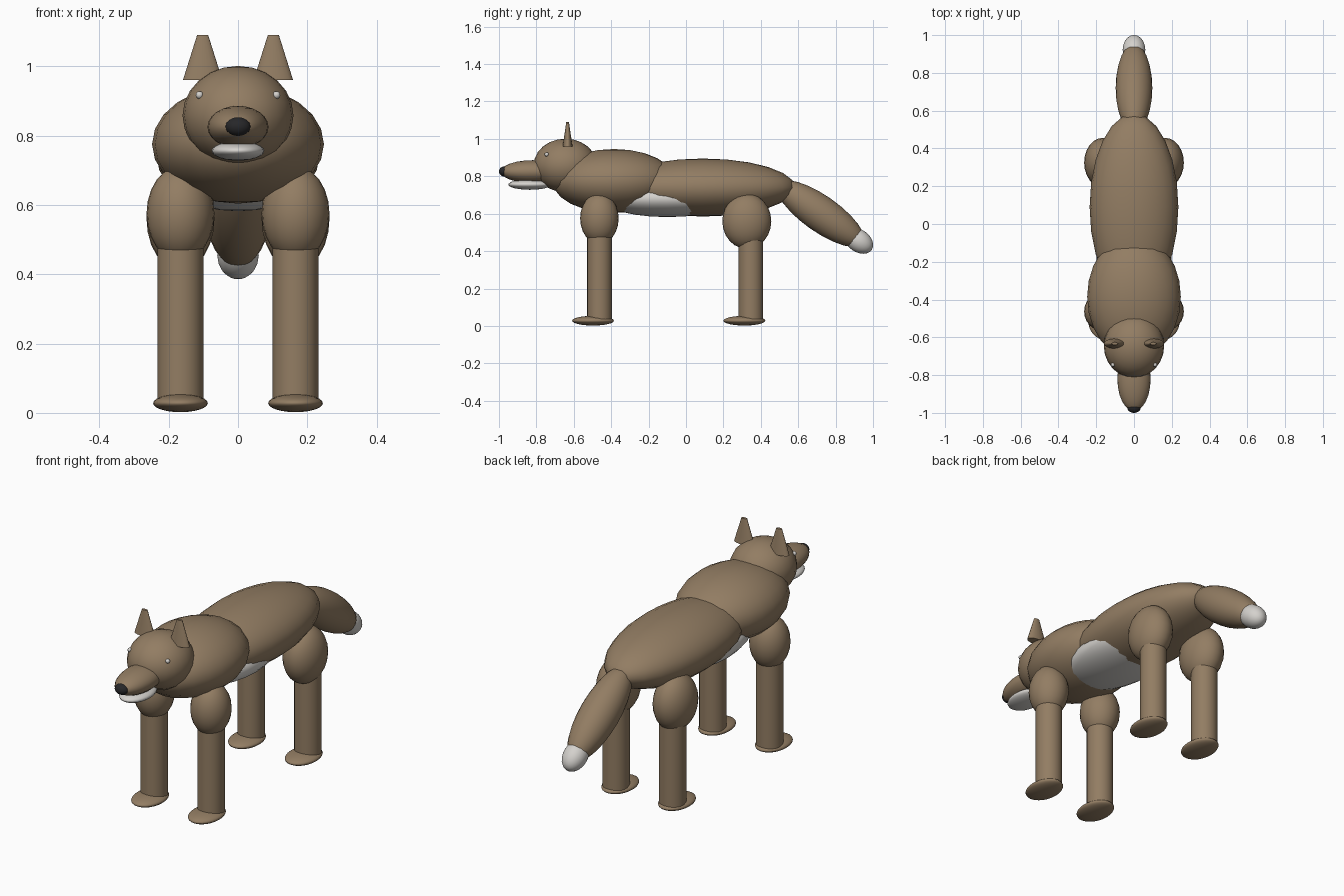
import bpy
from math import radians

cube = bpy.data.objects.get("Cube")
if cube:
    bpy.data.objects.remove(cube, do_unlink=True)


def make_material(name, rgb):
    mat = bpy.data.materials.new(name)
    mat.use_nodes = True
    color = (*rgb, 1.0)
    mat.diffuse_color = color
    bsdf = next(n for n in mat.node_tree.nodes if n.type == 'BSDF_PRINCIPLED')
    bsdf.inputs["Base Color"].default_value = color
    bsdf.inputs["Roughness"].default_value = 0.8
    return mat


FUR = make_material("brown fur", (0.29, 0.205, 0.125))
PALE = make_material("pale fur", (0.66, 0.64, 0.61))
DARK = make_material("black nose", (0.02, 0.02, 0.022))


def finish(name, mat, scale=(1, 1, 1), tilt=0):
    obj = bpy.context.object
    obj.name = name
    obj.scale = scale
    obj.rotation_euler = (radians(tilt), 0, 0)
    obj.data.materials.append(mat)
    bpy.ops.object.shade_smooth_by_angle(angle=radians(40))
    return obj


def ellipsoid(name, center, radii, mat=FUR, tilt=0):
    bpy.ops.mesh.primitive_uv_sphere_add(segments=24, ring_count=12, radius=1, location=center)
    return finish(name, mat, radii, tilt)


def cylinder(name, center, radius, height):
    bpy.ops.mesh.primitive_cylinder_add(vertices=24, radius=radius, depth=height, location=center)
    return finish(name, FUR)


# Torso
ellipsoid("body", (0, 0.09, 0.74), (0.235, 0.495, 0.155))
ellipsoid("chest", (0, -0.385, 0.775), (0.248, 0.33, 0.171))
ellipsoid("belly_patch", (0, -0.1, 0.68), (0.205, 0.35, 0.098), PALE)

# Head
ellipsoid("head", (0, -0.645, 0.858), (0.16, 0.17, 0.143))
ellipsoid("snout", (0, -0.82, 0.825), (0.088, 0.17, 0.061))
ellipsoid("lower_jaw", (0, -0.835, 0.756), (0.076, 0.115, 0.028), PALE)
ellipsoid("nose", (0, -0.972, 0.826), (0.036, 0.028, 0.027), DARK)

# Tail
ellipsoid("tail", (0, 0.72, 0.6), (0.097, 0.28, 0.097), tilt=-35)
ellipsoid("tail_tip", (0, 0.923, 0.455), (0.06, 0.085, 0.06), PALE, tilt=-35)

# Mirrored parts: ears, eyes and legs
for side, sx in (("left", 1), ("right", -1)):
    bpy.ops.mesh.primitive_cone_add(vertices=20, radius1=0.057, radius2=0.016, depth=0.13,
                                    location=(sx * 0.102, -0.633, 1.025))
    finish(side + "_ear", FUR, (1, 0.46, 1))
    ellipsoid(side + "_eye", (sx * 0.111, -0.745, 0.917), (0.011, 0.011, 0.011), PALE)

    x = sx * 0.166
    ellipsoid(side + "_shoulder", (x, -0.463, 0.575), (0.098, 0.103, 0.137))
    ellipsoid(side + "_thigh", (x, 0.325, 0.56), (0.098, 0.131, 0.148))
    for end, y in (("front", -0.462), ("rear", 0.347)):
        cylinder(f"{side}_{end}_leg", (x, y, 0.265), 0.066, 0.47)
        ellipsoid(f"{side}_{end}_paw", (x, y - 0.035, 0.028), (0.079, 0.112, 0.026))
